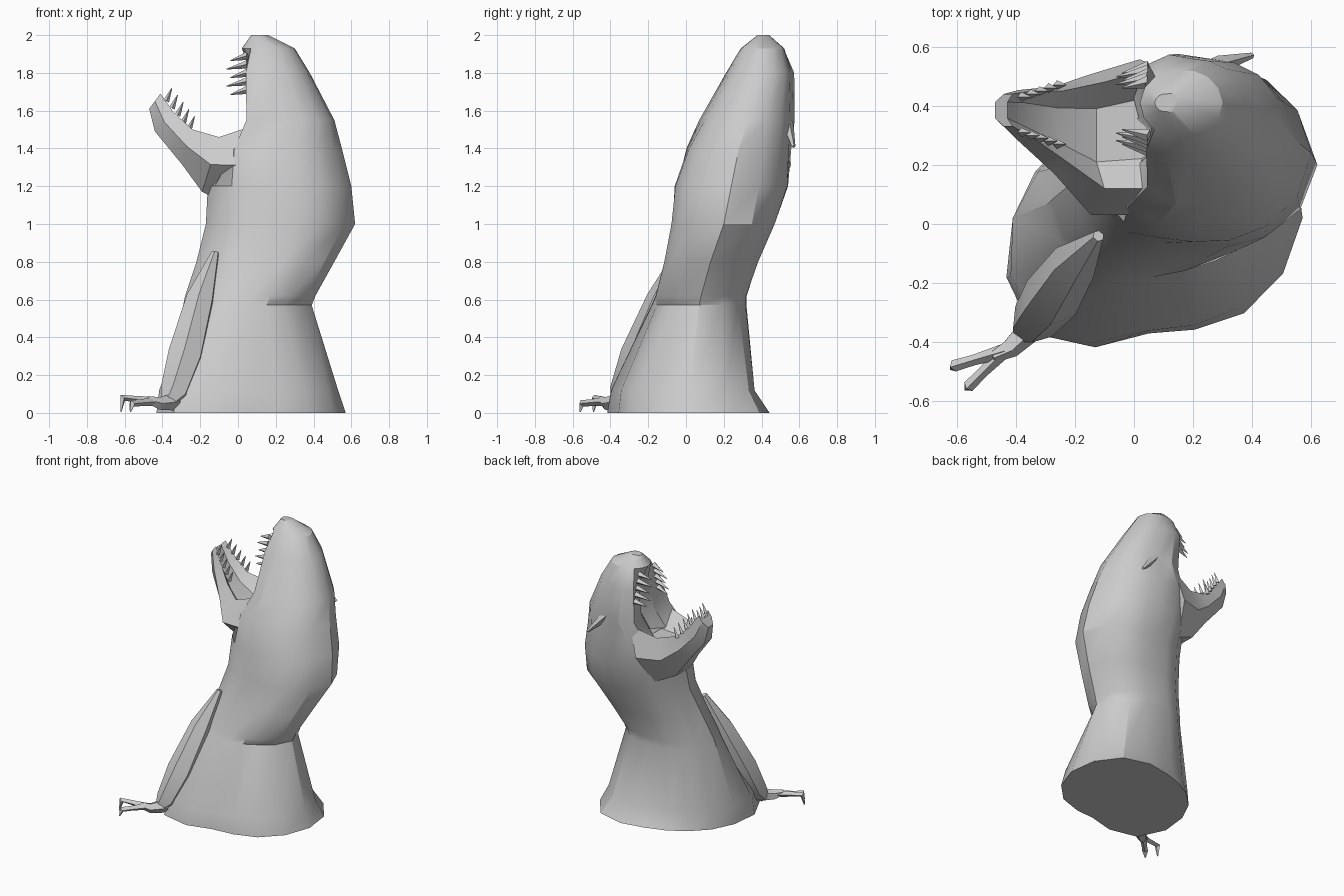
import bpy, bmesh, math
from mathutils import Vector

cube = bpy.data.objects.get("Cube")
if cube:
    bpy.data.objects.remove(cube)

grey = bpy.data.materials.new("plain grey")
grey.use_nodes = True
colour = (0.6, 0.6, 0.6, 1)
grey.diffuse_color = colour
grey.node_tree.nodes["Principled BSDF"].inputs["Base Color"].default_value = colour


def loft(name, rings):
    """Skin a row of equal-length closed rings and cap both ends."""
    bm = bmesh.new()
    rows = [[bm.verts.new(point) for point in ring] for ring in rings]
    for low, high in zip(rows, rows[1:]):
        for i in range(len(low)):
            j = (i + 1) % len(low)
            bm.faces.new((low[i], low[j], high[j], high[i]))
    bm.faces.new(rows[0][::-1])
    bm.faces.new(rows[-1])
    bmesh.ops.recalc_face_normals(bm, faces=bm.faces)
    mesh = bpy.data.meshes.new(name)
    bm.to_mesh(mesh)
    bm.free()
    mesh.materials.append(grey)
    obj = bpy.data.objects.new(name, mesh)
    bpy.context.collection.objects.link(obj)
    bpy.ops.object.select_all(action="DESELECT")
    obj.select_set(True)
    bpy.context.view_layer.objects.active = obj
    bpy.ops.object.shade_smooth_by_angle(angle=math.radians(30))


def body_ring(z, cx, cy, east, north, west, south):
    """Horizontal ring from four reaches, with rules for the corners."""
    foot = max(0, 1 - z / .6)
    panel = .87 if .2 < z < .6 else 1
    palate = .3 if 1.3 < z < 1.9 else 1
    radii = (east, (east + north) / 2 * (1 + .15 * foot),
             north, (north + west) / 2 * (1 - .1 * foot),
             west * palate, (west + south) / 2 * (1 + .3 * foot),
             south, (south + east) / 2 * panel)
    count = len(radii)
    points = []
    for i in range(count):
        a, b, c, d = (radii[(i + k) % count] for k in (-1, 0, 1, 2))
        middle = (9 * (b + c) - a - d) / 16
        for step, r in ((i, b), (i + .5, middle)):
            t = step * math.tau / count
            points.append((cx + r * math.cos(t), cy + r * math.sin(t), z))
    return points


def tube(name, path, sides=4):
    """Tapered limb along (position, radius) stations."""
    centres = [Vector(place) for place, radius in path]
    rings = []
    for i, (place, radius) in enumerate(path):
        along = centres[min(i + 1, len(path) - 1)] - centres[max(i - 1, 0)]
        turn = along.to_track_quat("Z", "Y")
        angles = [k * math.tau / sides for k in range(sides)]
        rings.append([centres[i] + turn @ Vector((math.cos(a), math.sin(a), 0)) * radius
                      for a in angles])
    loft(name, rings)


# Torso, neck and skull in one skin, with the palate hollowed on the mouth side
loft("body", [body_ring(*row) for row in (
    (0, .05, .02, .52, .39, .46, .39),
    (.12, .05, .02, .48, .31, .46, .38),
    (.57, .06, .07, .33, .25, .35, .25),
    (.62, .07, .08, .34, .24, .35, .24),
    (.8, .14, .13, .37, .25, .36, .24),
    (1, .2, .2, .42, .26, .37, .27),
    (1.2, .2, .24, .4, .3, .36, .3),
    (1.4, .2, .28, .35, .27, .35, .27),
    (1.55, .25, .33, .26, .23, .33, .25),
    (1.8, .19, .4, .19, .16, .24, .18),
    (1.93, .16, .41, .14, .11, .14, .12),
    (2, .11, .41, .05, .03, .04, .03),
)])


def jaw_section(rim_x, rim_z, front, back, keel_x, keel_z, flare):
    """Channel section: front cheek, keel, rear cheek, then the mouth floor."""
    rim, keel = Vector((rim_x, 0, rim_z)), Vector((keel_x, 0, keel_z))
    inset = (back - front) * .25
    stations = ((front, 0), (front - flare, .5), (front + inset, 1),
                (back - inset, 1), (back + flare * .3, .5), (back, 0),
                (back - inset, .3), (front + inset, .3))
    return [rim.lerp(keel, drop) + Vector((0, y, 0)) for y, drop in stations]


# Lower jaw from the cheeks to the chin
loft("lower_jaw", [jaw_section(*row) for row in (
    (.08, 1.52, .12, .53, -.04, 1.1, .09),
    (-.1, 1.46, .12, .48, -.19, 1.17, .09),
    (-.24, 1.5, .22, .45, -.3, 1.32, .05),
    (-.34, 1.59, .29, .45, -.44, 1.49, .01),
    (-.41, 1.69, .33, .44, -.47, 1.61, 0),
)])

# Teeth and slanting brow ridges on both sides of the head
for side, label in ((-1, "front"), (1, "rear")):
    for i in range(5):
        t = i / 4
        root = Vector((.05, .39 + side * (.14 - .05 * t), 1.71 + .18 * t))
        tip = root + Vector((-.09 - .02 * (i % 2), -side * .02, -.025))
        tube(f"upper_tooth_{label}_{i}", ((root, .022), (tip, .002)))
        root = Vector((-.26 - .12 * t, .37 + side * (.1 - .04 * t), 1.5 + .15 * t))
        tip = root + Vector((.03, 0, .07))
        tube(f"lower_tooth_{label}_{i}", ((root, .016), (tip, .002)))
    middle = Vector((.29, .345 + side * .195, 1.53))
    reach = Vector((.11, side * .03, -.12))
    tube(f"brow_{label}", ((middle - reach, .01), (middle, .03), (middle + reach, .01)))

# Small forelimb with a bent elbow and two hooked claws
tube("upper_arm", (((-.12, -.04, .85), .02), ((-.2, -.13, .6), .08),
                   ((-.28, -.25, .3), .1), ((-.34, -.33, .1), .08),
                   ((-.38, -.37, .04), .035)), 6)
tube("forearm", (((-.34, -.34, .06), .05), ((-.42, -.42, .05), .035),
                 ((-.48, -.45, .07), .02)), 5)
wrist = Vector((-.44, -.43, .06))
for label, knuckle in (("outer", Vector((-.61, -.48, .08))), ("inner", Vector((-.56, -.55, .05)))):
    nail = Vector((knuckle.x - .01, knuckle.y - .01, .005))
    tube(f"claw_{label}", ((wrist, .025), (wrist.lerp(knuckle, .6), .018),
                           (knuckle, .02), (nail, .004)))
